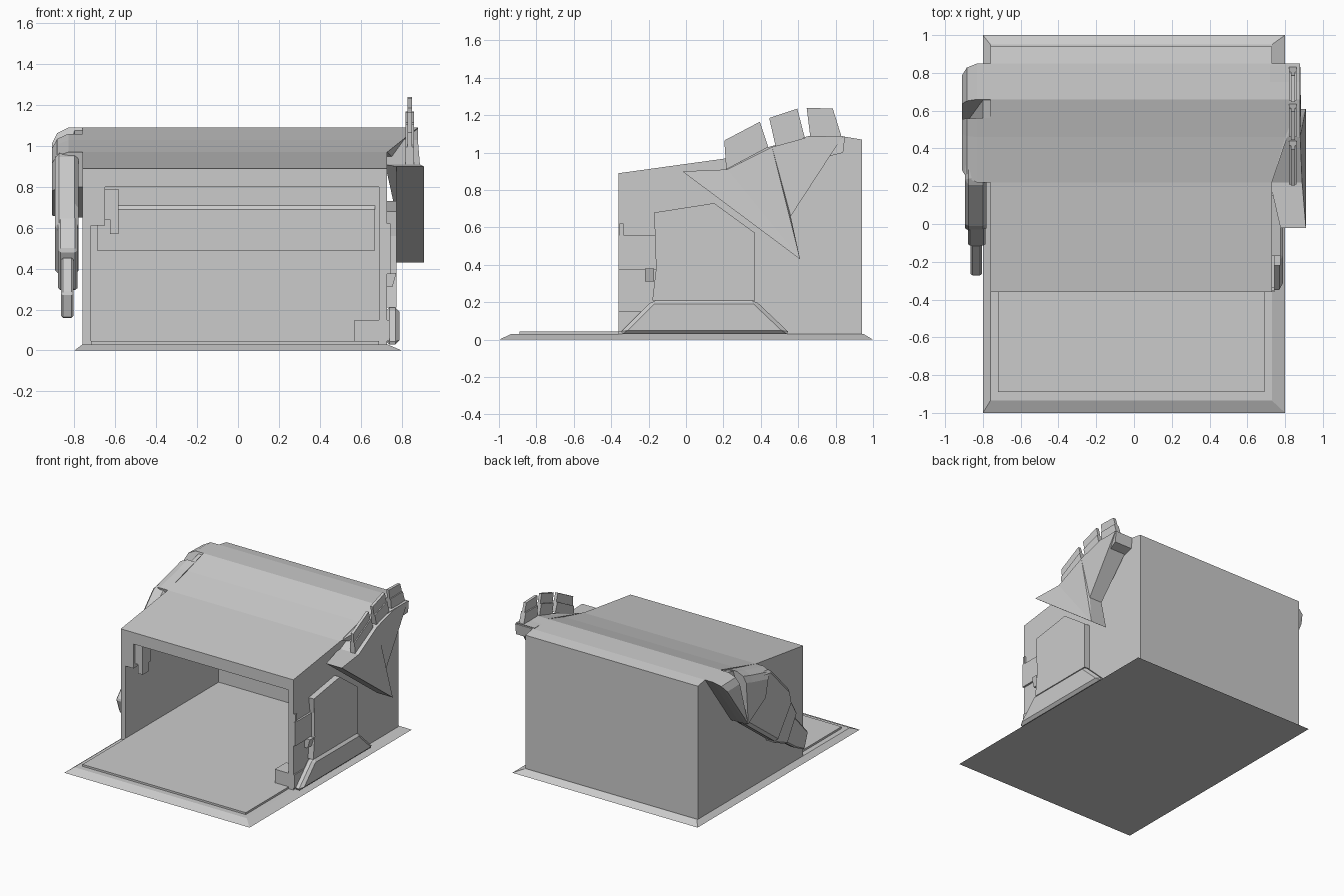
import bpy, bmesh

if "Cube" in bpy.data.objects:
    bpy.data.objects.remove(bpy.data.objects["Cube"])

def finish(name, bm, bevel=0.0):
    bmesh.ops.recalc_face_normals(bm, faces=bm.faces)
    me = bpy.data.meshes.new(name)
    bm.to_mesh(me)
    bm.free()
    ob = bpy.data.objects.new(name, me)
    bpy.context.collection.objects.link(ob)
    if bevel:
        m = ob.modifiers.new("Bevel", 'BEVEL')
        m.width, m.segments = bevel, 1
    return ob

def skin(name, rings, bevel=0.0):
    """Join matching rings of points and cap both ends."""
    bm = bmesh.new()
    vs = [[bm.verts.new(p) for p in r] for r in rings]
    n = len(vs[0])
    for a, b in zip(vs, vs[1:]):
        for i in range(n):
            j = (i + 1) % n
            bm.faces.new((a[i], a[j], b[j], b[i]))
    caps = [bm.faces.new(vs[0]), bm.faces.new(vs[-1])]
    bmesh.ops.triangulate(bm, faces=caps) if n > 4 else None
    return finish(name, bm, bevel)

def prism(name, pts, x0, x1, bevel=0.0):
    """Side profile (y, z) spanned in x; x0/x1 may vary per point."""
    xs = [v if isinstance(v, (list, tuple)) else [v] * len(pts) for v in (x0, x1)]
    return skin(name, [[(x, y, z) for x, (y, z) in zip(s, pts)] for s in xs], bevel)

def loft(name, pts, stations, c):
    """Side profile scaled about centre c at each (x, scale) station."""
    return skin(name, [[(x, c[0] + (y - c[0]) * s, c[1] + (z - c[1]) * s) for y, z in pts]
                       for x, s in stations])

def box(name, x, y, z, bevel=0.0):
    return prism(name, [(y[0], z[0]), (y[1], z[0]), (y[1], z[1]), (y[0], z[1])], x[0], x[1], bevel)

def cut(ob, x, y, z):
    cutter = box("cutter", x, y, z)
    cutter.hide_render = True
    m = ob.modifiers.new("Cut", 'BOOLEAN')
    m.object, m.solver, m.operation = cutter, 'EXACT', 'DIFFERENCE'
    bpy.context.view_layer.objects.active = ob
    bpy.ops.object.modifier_apply(modifier="Cut")
    bpy.data.objects.remove(cutter)

# Base plate with sloped rim, and floor panel
skin("base_plate", [[(a, c, z), (b, c, z), (b, d, z), (a, d, z)] for a, b, c, d, z in
                    ((-.8, .8, -1, 1, 0), (-.76, .73, -.935, .95, .03))])
box("floor_panel", (-.72, .69), (-.89, .79), (.025, .045))

# Hollow housing, open at the front
shell = prism("housing", [(-.36, .03), (.94, .03), (.94, 1.07), (.85, 1.085), (.66, 1.09),
                          (.46, 1.03), (.22, .97), (-.36, .89)], -.76, .73)
cut(shell, (-.72, .69), (-.6, .79), (-.1, .80))
prism("back_panel", [(.79, .49), (.79, .71), (.775, .69), (.775, .49)], -.69, .67)

# Clips at the opening corners
box("upper_clip_outer", (-.72, -.65), (-.36, -.28), (.61, .80))
box("upper_clip_inner", (-.66, -.585), (-.34, -.24), (.64, .79))
box("upper_clip_tip", (-.625, -.585), (-.34, -.26), (.57, .64))
prism("lower_clip", [(-.36, .045), (-.22, .045), (-.22, .15), (-.36, .15)], .57, .74)

# Right side panel, skirt and latch
prism("side_panel", [(-.18, .21), (.37, .21), (.37, .57), (.15, .73), (-.17, .68),
                     (-.155, .56), (-.16, .38)], .72, .775)
prism("side_skirt", [(-.36, .03), (.56, .03), (.37, .21), (-.18, .21)], .72, .79, .02)
box("side_latch", (.72, .745), (-.36, -.155), (.375, .56))
box("side_latch_top", (.72, .745), (-.355, -.335), (.56, .62))
prism("side_latch_foot", [(-.22, .31), (-.17, .31), (-.17, .38), (-.22, .38)],
      .72, [.755, .755, .775, .775])

# Right flared wing
prism("right_wing", [(-.02, .90), (.22, .91), (.46, 1.03), (.66, 1.085), (.84, 1.09),
                     (.56, .66), (.61, .43)],
      [.775, .72, .72, .72, .72, .775, .775],
      [.91, .89, .88, .88, .88, .885, .91])
prism("right_shoulder", [(.22, .97), (.46, 1.03), (.66, 1.09), (.85, 1.085), (.84, 1.0), (.46, .9)],
      .72, [.73, .80, .88, .88, .88, .80])

# Raised fingers on the wing, each with a thick base and a thinner tip
fingers = [((.215, .91), (.44, 1.03), (.395, 1.165), (.205, 1.065)),
           ((.48, 1.03), (.635, 1.08), (.595, 1.235), (.445, 1.185)),
           ((.665, 1.08), (.83, 1.09), (.785, 1.235), (.645, 1.24))]
for i, (a, b, c, d) in enumerate(fingers):
    mix = lambda p, q, t: (p[0] + (q[0] - p[0]) * t, p[1] + (q[1] - p[1]) * t)
    prism(f"finger_base_{i}", [a, b, mix(b, c, .55), mix(a, d, .55)], .82, .86)
    prism(f"finger_tip_{i}", [mix(a, d, .5), mix(b, c, .5), c, d], .83, .852)

# Left shoulder: two rounded plates with a recessed wedge between them
ctr = (.54, .70)
rounded = [(-.74, 1), (-.83, 1), (-.885, .93), (-.91, .80)]
loft("left_shoulder_back", [(.66, 1.09), (.85, 1.085), (.53, .65)], rounded, ctr)
loft("left_shoulder_front", [(.22, .97), (.46, 1.03), (.56, 1.06), (.53, .65), (.26, .80)], rounded, ctr)
prism("left_shoulder_wedge", [(.55, 1.05), (.67, 1.08), (.53, .66)], -.74, [-.80, -.80, -.89])

# Left hand in three narrowing segments reaching forward and down
prism("left_palm", [(.53, .65), (.38, .98), (.22, .96), (-.01, .72), (-.04, .60), (.14, .36)],
      -.78, -.895, .02)
prism("left_knuckles", [(.16, .36), (.0, .29), (-.12, .49), (-.02, .66)], -.785, -.88, .012)
prism("left_fingertips", [(.02, .31), (-.12, .21), (-.23, .155), (-.275, .28), (-.11, .46)],
      -.805, -.865, .01)
